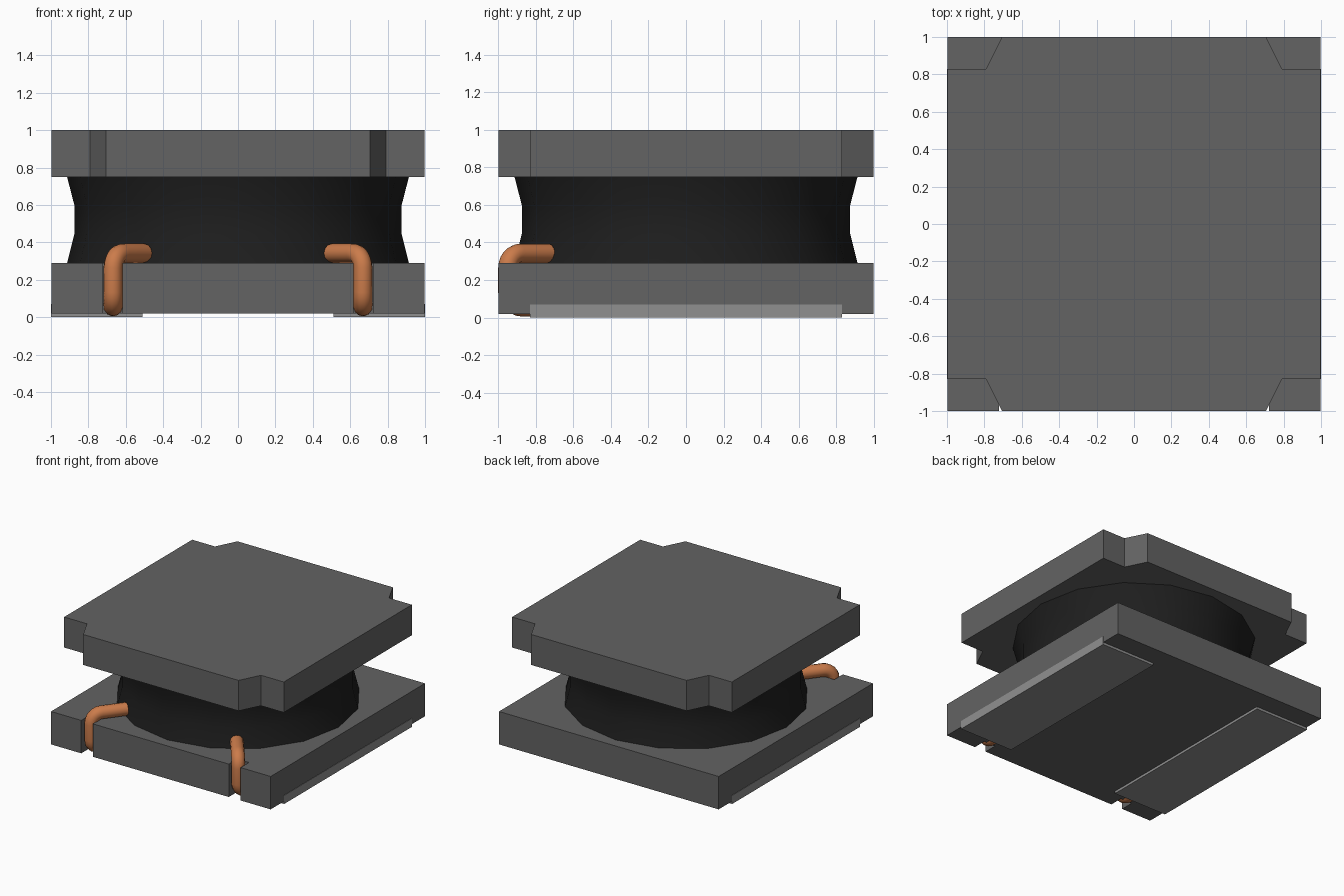
import bpy, bmesh, math
from mathutils import Vector

if "Cube" in bpy.data.objects:
    bpy.data.objects.remove(bpy.data.objects["Cube"], do_unlink=True)


def material(name, rgb, rough=0.6):
    m = bpy.data.materials.new(name)
    m.use_nodes = True
    m.diffuse_color = (*rgb, 1)
    bsdf = m.node_tree.nodes["Principled BSDF"]
    bsdf.inputs["Base Color"].default_value = (*rgb, 1)
    bsdf.inputs["Roughness"].default_value = rough
    return m


FERRITE = material("ferrite grey", (0.125, 0.125, 0.125))
WINDING = material("winding black", (0.013, 0.013, 0.013))
TIN = material("terminal grey", (0.28, 0.28, 0.28))
COPPER = material("copper", (0.60, 0.20, 0.07))


def add_object(name, bm, mat):
    bmesh.ops.recalc_face_normals(bm, faces=bm.faces)
    me = bpy.data.meshes.new(name)
    bm.to_mesh(me)
    bm.free()
    me.materials.append(mat)
    ob = bpy.data.objects.new(name, me)
    bpy.context.collection.objects.link(ob)
    return ob


def smooth(ob):
    bpy.ops.object.select_all(action='DESELECT')
    ob.select_set(True)
    bpy.context.view_layer.objects.active = ob
    bpy.ops.object.shade_smooth_by_angle(angle=math.radians(35))


def prism(name, outline, axis, lo, hi, mat):
    """Extrude a 2D outline along z (outline in x, y) or y (outline in x, z)."""
    bm = bmesh.new()
    put = (lambda a, b: (a, b, lo)) if axis == 'z' else (lambda a, b: (a, lo, b))
    face = bm.faces.new([bm.verts.new(put(a, b)) for a, b in outline])
    new = bmesh.ops.extrude_face_region(bm, geom=[face])["geom"]
    shift = Vector((0, 0, hi - lo)) if axis == 'z' else Vector((0, hi - lo, 0))
    bmesh.ops.translate(bm, verts=[v for v in new if isinstance(v, bmesh.types.BMVert)], vec=shift)
    return add_object(name, bm, mat)


# Base flange with two wire slots in its front edge
slot = [(0.617, -1), (0.617, -0.89), (0.723, -0.89), (0.723, -1)]
base = [(-x, y) for x, y in reversed(slot)] + slot + [(0.997, -1), (0.997, 1), (-0.997, 1), (-0.997, -1)]
prism("base_flange", base, 'z', 0.02, 0.29, FERRITE)

# Top flange with a notch at each corner
corner = [(0.705, 1), (0.79, 0.83), (0.997, 0.83)]
top = []
for sx, sy in ((1, 1), (1, -1), (-1, -1), (-1, 1)):
    pts = [(sx * x, sy * y) for x, y in corner]
    top += pts if sx * sy > 0 else pts[::-1]
prism("top_flange", top, 'z', 0.75, 1.0, FERRITE)

# Waisted winding between the flanges
SIDES = 16
bm = bmesh.new()
rings = []
for r, z in ((0.915, 0.285), (0.875, 0.445), (0.875, 0.6), (0.915, 0.755)):
    rings.append([bm.verts.new((r * math.cos(i * math.tau / SIDES), r * math.sin(i * math.tau / SIDES), z))
                  for i in range(SIDES)])
for a, b in zip(rings, rings[1:]):
    for i in range(SIDES):
        j = (i + 1) % SIDES
        bm.faces.new((a[i], a[j], b[j], b[i]))
bm.faces.new(rings[0])
bm.faces.new(rings[-1])
smooth(add_object("winding", bm, WINDING))


def rounded_path(points, radius, steps=6):
    """Replace each inner corner of a polyline by a circular-looking bend."""
    pts = [Vector(p) for p in points]
    out = [pts[0]]
    for a, b, c in zip(pts, pts[1:], pts[2:]):
        p, q = b + (a - b).normalized() * radius, b + (c - b).normalized() * radius
        centre = p + q - b
        for i in range(steps + 1):
            t = i / steps * math.pi / 2
            out.append(centre + (p - centre) * math.cos(t) + (q - centre) * math.sin(t))
    return out + [pts[-1]]


for side, s in (("left", 1), ("right", -1)):
    # Terminal plate under the base, folded up the outer side
    section = [(0.51, 0), (1, 0), (1, 0.07), (0.99, 0.07), (0.99, 0.024), (0.51, 0.024)]
    prism("terminal_" + side, [(s * x, z) for x, z in section], 'y', -0.83, 0.83, TIN)

    # Lead wire from the winding down through the slot to the terminal
    path = rounded_path([(s * 0.5, -0.73, 0.342), (s * 0.668, -0.95, 0.342),
                         (s * 0.668, -0.95, 0.056), (s * 0.668, -0.82, 0.056)], 0.08)
    cu = bpy.data.curves.new("lead_wire_" + side, 'CURVE')
    cu.dimensions = '3D'
    cu.bevel_depth = 0.051
    cu.bevel_resolution = 4
    cu.use_fill_caps = True
    sp = cu.splines.new('POLY')
    sp.points.add(len(path) - 1)
    for point, co in zip(sp.points, path):
        point.co = (*co, 1)
    cu.materials.append(COPPER)
    wire = bpy.data.objects.new("lead_wire_" + side, cu)
    bpy.context.collection.objects.link(wire)
    bpy.ops.object.select_all(action='DESELECT')
    wire.select_set(True)
    bpy.context.view_layer.objects.active = wire
    bpy.ops.object.convert(target='MESH')
    smooth(bpy.context.view_layer.objects.active)
